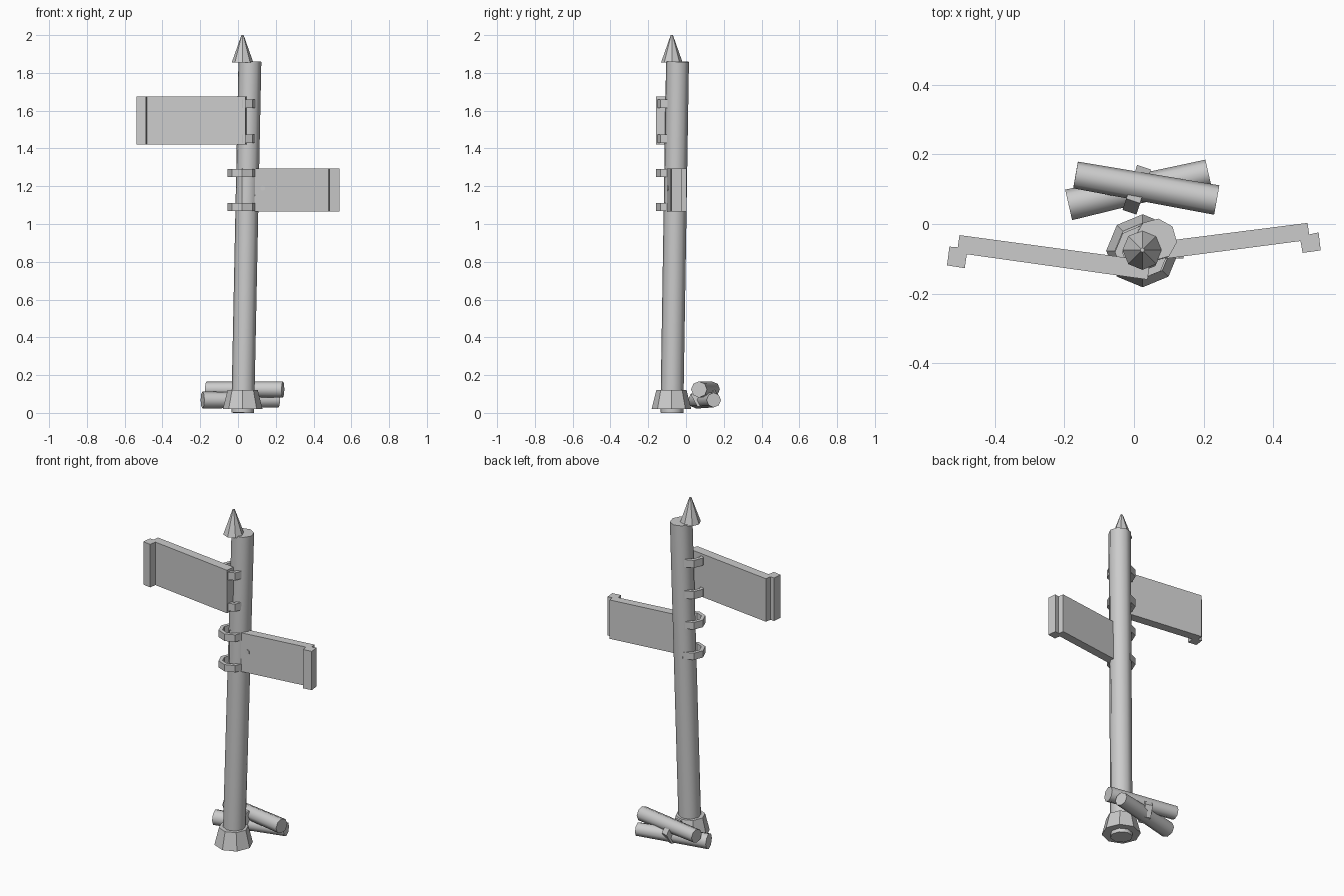
import bpy, bmesh, math
from mathutils import Vector, Matrix

if "Cube" in bpy.data.objects:
    bpy.data.objects.remove(bpy.data.objects["Cube"])


def finish(name, bm, smooth=False):
    bmesh.ops.recalc_face_normals(bm, faces=bm.faces)
    me = bpy.data.meshes.new(name)
    bm.to_mesh(me)
    bm.free()
    ob = bpy.data.objects.new(name, me)
    bpy.context.collection.objects.link(ob)
    if smooth:
        bpy.ops.object.select_all(action='DESELECT')
        ob.select_set(True)
        bpy.context.view_layer.objects.active = ob
        bpy.ops.object.shade_smooth_by_angle(angle=math.radians(50))
    return ob


def rod(name, a, b, r1, r2, sides=8, smooth=False, spin=0.0):
    """Tapered prism running from point a to point b."""
    a, b = Vector(a), Vector(b)
    bm = bmesh.new()
    bmesh.ops.create_cone(bm, cap_ends=True, segments=sides,
                          radius1=r1, radius2=r2, depth=(b - a).length)
    turn = (b - a).to_track_quat('Z', 'Y').to_matrix().to_4x4()
    bm.transform(Matrix.Translation((a + b) / 2) @ turn @ Matrix.Rotation(spin, 4, 'Z'))
    return finish(name, bm, smooth)


def extrude_outline(name, outline, z0, z1):
    bm = bmesh.new()
    face = bm.faces.new([bm.verts.new((x, y, z0)) for x, y in outline])
    ext = bmesh.ops.extrude_face_region(bm, geom=[face])
    top = [g for g in ext['geom'] if isinstance(g, bmesh.types.BMVert)]
    bmesh.ops.translate(bm, verts=top, vec=(0, 0, z1 - z0))
    return finish(name, bm)


def collar(name, x, y, z0, z1, r_out, r_in, sides=8):
    bm = bmesh.new()
    rings = [[bm.verts.new((x + r * math.cos(math.tau * i / sides),
                            y + r * math.sin(math.tau * i / sides), z))
              for i in range(sides)]
             for r, z in ((r_out, z0), (r_out, z1), (r_in, z1), (r_in, z0))]
    for k in range(4):
        p, q = rings[k], rings[(k + 1) % 4]
        for i in range(sides):
            j = (i + 1) % sides
            bm.faces.new((p[i], p[j], q[j], q[i]))
    return finish(name, bm)


# leaning post, footing and pointed cap
rod("post", (0.025, -0.075, 0.0), (0.063, -0.045, 1.86), 0.061, 0.061, smooth=True)
rod("footing", (0.025, -0.077, 0.02), (0.025, -0.077, 0.12), 0.105, 0.08)
rod("cap_spike", (0.024, -0.075, 1.855), (0.024, -0.075, 2.0), 0.057, 0.006)

# sign boards with a stepped end block
extrude_outline("upper_sign", [
    (-0.502, -0.032), (-0.507, -0.067), (-0.531, -0.065), (-0.538, -0.119),
    (-0.487, -0.127), (-0.481, -0.087), (0.039, -0.16), (0.046, -0.106)], 1.42, 1.675)
extrude_outline("lower_sign", [
    (0.499, 0.003), (0.504, -0.03), (0.531, -0.024), (0.537, -0.076),
    (0.485, -0.083), (0.479, -0.049), (0.02, -0.109), (0.027, -0.057)], 1.065, 1.295)

# collars that hold the boards
for i, (z0, z1) in enumerate([(1.07, 1.11), (1.25, 1.292), (1.43, 1.475), (1.615, 1.66)]):
    collar(f"collar_{i + 1}", 0.022, -0.081, z0, z1, 0.077, 0.055)

# small peg in the lower board
rod("peg", (0.13, -0.07, 1.19), (0.13, -0.099, 1.19), 0.014, 0.014, 6)

# crossed logs and their binding
rod("upper_log", (-0.168, 0.141, 0.126), (0.238, 0.069, 0.124), 0.039, 0.043, smooth=True)
rod("lower_log", (-0.188, 0.055, 0.068), (0.214, 0.147, 0.068), 0.045, 0.039, smooth=True)
rod("log_binding", (-0.012, 0.105, 0.093), (0.028, 0.092, 0.093), 0.068, 0.068, 6, spin=math.pi / 6)
